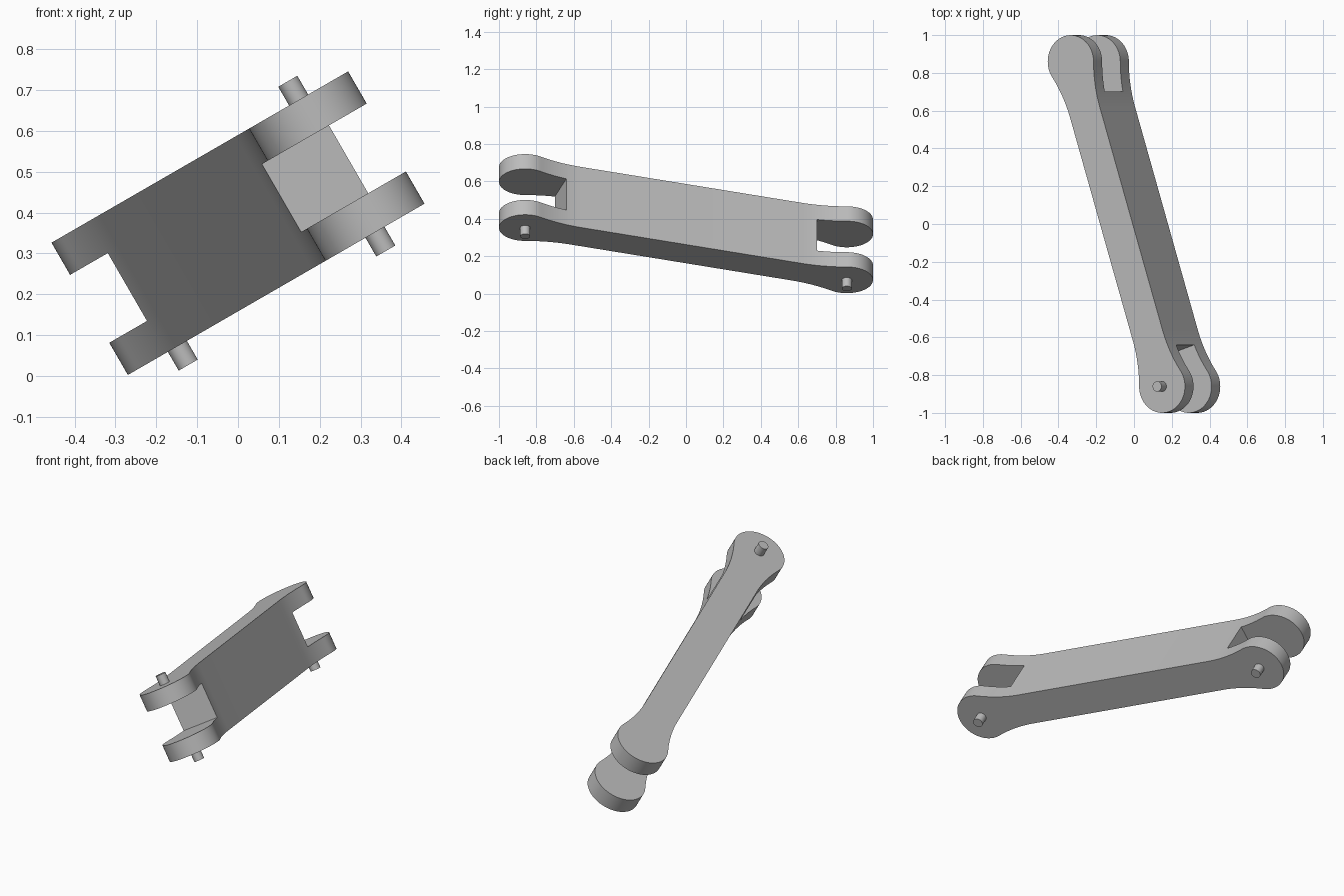
import bpy, bmesh, math
from mathutils import Matrix, Vector

if "Cube" in bpy.data.objects:
    bpy.data.objects.remove(bpy.data.objects["Cube"], do_unlink=True)

END = 0.904         # centre of each rounded end, along the link
END_R = 0.14        # radius of the rounded ends
HALF_W = 0.095      # half width of the straight bar
FILLET_R = 0.78     # radius of the flare from bar to end
HALF_T = 0.187      # half thickness
SLOT_T = 0.096      # half thickness of the fork slot
SLOT_START = 0.705
PIN_R, PIN_TIP = 0.027, 0.24

# Placement shared by all parts
PLACE = (Matrix.Translation((0, 0, 0.374))
         @ Matrix.Rotation(math.radians(-30), 4, 'Y')
         @ Matrix.Rotation(math.radians(18), 4, 'Z'))

grey = bpy.data.materials.new("plain grey")
grey.use_nodes = True
grey.diffuse_color = (0.5, 0.5, 0.5, 1)
grey.node_tree.nodes["Principled BSDF"].inputs["Base Color"].default_value = (0.5, 0.5, 0.5, 1)


def make_object(name, bm):
    bmesh.ops.recalc_face_normals(bm, faces=bm.faces)
    mesh = bpy.data.meshes.new(name)
    bm.to_mesh(mesh)
    bm.free()
    mesh.materials.append(grey)
    obj = bpy.data.objects.new(name, mesh)
    bpy.context.collection.objects.link(obj)
    obj.matrix_world = PLACE
    return obj


def smooth(obj):
    bpy.ops.object.select_all(action='DESELECT')
    obj.select_set(True)
    bpy.context.view_layer.objects.active = obj
    bpy.ops.object.shade_smooth_by_angle(angle=math.radians(30))


def quarter_outline():
    """Flare and rounded end, from the bar's side to the tip."""
    height = HALF_W + FILLET_R
    run = math.sqrt((FILLET_R + END_R) ** 2 - height ** 2)
    sweep = math.atan2(run, height)
    pts = []
    for i in range(12):
        a = sweep * i / 12
        pts.append((height - FILLET_R * math.cos(a), END - run + FILLET_R * math.sin(a)))
    start = math.pi / 2 + sweep
    for i in range(25):
        a = start * (1 - i / 24)
        pts.append((END_R * math.sin(a), END + END_R * math.cos(a)))
    return pts


# Link body: mirrored outline, extruded
quarter = quarter_outline()
half = quarter + [(-x, y) for x, y in reversed(quarter[:-1])]
outline = half + [(-x, -y) for x, y in half]
bm = bmesh.new()
face = bm.faces.new([bm.verts.new((x, y, -HALF_T)) for x, y in outline])
ext = bmesh.ops.extrude_face_region(bm, geom=[face])
bmesh.ops.translate(bm, vec=(0, 0, 2 * HALF_T),
                    verts=[v for v in ext["geom"] if isinstance(v, bmesh.types.BMVert)])
link = make_object("link_body", bm)

# Fork slot at each end
for side in (-1, 1):
    depth = 0.5
    bm = bmesh.new()
    bmesh.ops.create_cube(bm, size=1, matrix=Matrix.Translation(
        (0, side * (SLOT_START + depth / 2), 0)) @ Matrix.Diagonal((0.6, depth, 2 * SLOT_T, 1)))
    cutter = make_object("slot_cutter", bm)
    cutter.hide_render = True
    bpy.context.view_layer.update()
    mod = link.modifiers.new("slot", 'BOOLEAN')
    mod.operation = 'DIFFERENCE'
    mod.solver = 'EXACT'
    mod.object = cutter
    bpy.context.view_layer.objects.active = link
    bpy.ops.object.modifier_apply(modifier=mod.name)
    bpy.data.objects.remove(cutter, do_unlink=True)
smooth(link)

# Pivot pins: two on the front fork, one under the back fork
for name, end, side in (("front_upper_pin", -1, 1), ("front_lower_pin", -1, -1),
                        ("back_lower_pin", 1, -1)):
    inner = HALF_T - 0.03
    bm = bmesh.new()
    bmesh.ops.create_cone(bm, cap_ends=True, segments=32, radius1=PIN_R, radius2=PIN_R,
                          depth=PIN_TIP - inner, matrix=Matrix.Translation(
                              (0, end * END, side * (PIN_TIP + inner) / 2)))
    smooth(make_object(name, bm))
